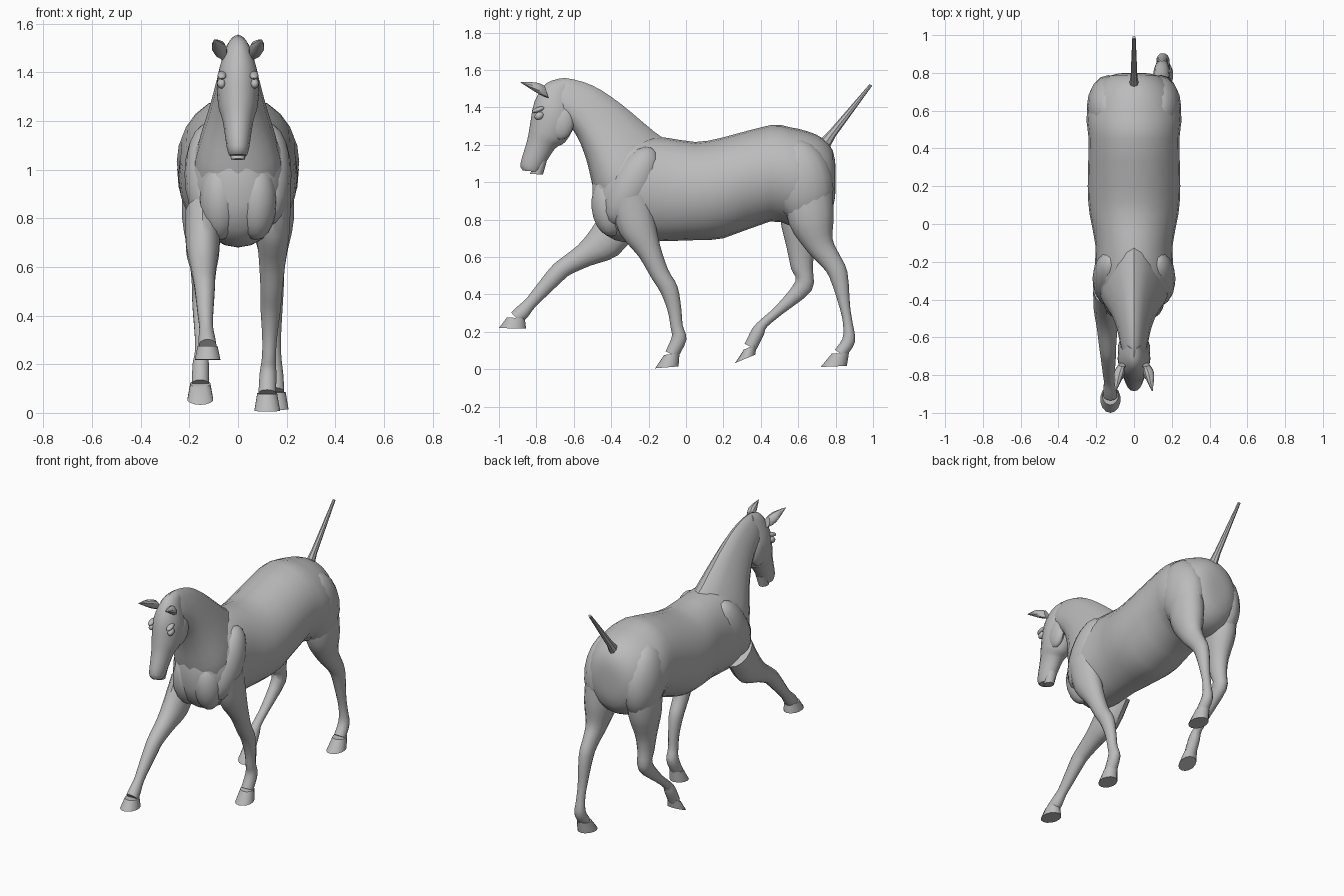
import bpy, bmesh, math
from mathutils import Vector, Matrix

old = bpy.data.objects.get("Cube")
if old:
    bpy.data.objects.remove(old, do_unlink=True)

# One plain grey for the whole animal
grey = bpy.data.materials.new("plain grey")
grey.use_nodes = True
grey.diffuse_color = (0.5, 0.5, 0.5, 1)
grey.node_tree.nodes["Principled BSDF"].inputs["Base Color"].default_value = grey.diffuse_color


def finish(name, bm):
    bmesh.ops.recalc_face_normals(bm, faces=bm.faces)
    mesh = bpy.data.meshes.new(name)
    bm.to_mesh(mesh)
    bm.free()
    mesh.materials.append(grey)
    ob = bpy.data.objects.new(name, mesh)
    bpy.context.collection.objects.link(ob)
    bpy.ops.object.select_all(action='DESELECT')
    ob.select_set(True)
    bpy.context.view_layer.objects.active = ob
    bpy.ops.object.shade_smooth_by_angle(angle=math.radians(35))


def spline(rows, steps):
    """Catmull-Rom interpolation between section rows."""
    pts = [Vector(r) for r in rows]
    pts = [pts[0]] + pts + [pts[-1]]
    out = []
    for a, b, c, d in zip(pts, pts[1:], pts[2:], pts[3:]):
        for s in range(steps):
            t = s / steps
            out.append(b + ((c - a) + ((2 * a - 5 * b + 4 * c - d)
                                       + (3 * b - a - 3 * c + d) * t) * t) * t / 2)
    return out + [pts[-1]]


def loft(name, rows, x0=0, x1=0, bias=0, sides=16, steps=3):
    """Rows hold edge A (y, z), edge B (y, z) and half width; x runs from x0 to x1.
    A positive bias widens the section towards edge A."""
    bm = bmesh.new()
    rows = spline(rows, steps)
    rings = []
    for i, (ya, za, yb, zb, w) in enumerate(rows):
        x = x0 + (x1 - x0) * i / (len(rows) - 1)
        ring = []
        for k in range(sides):
            t = math.tau * k / sides
            c, s = math.cos(t), math.sin(t)
            ring.append(bm.verts.new((x + w * s * (1 + bias * c),
                                      (ya + yb + (ya - yb) * c) / 2,
                                      (za + zb + (za - zb) * c) / 2)))
        rings.append(ring)
    for r0, r1 in zip(rings, rings[1:]):
        for k in range(sides):
            j = (k + 1) % sides
            bm.faces.new((r0[k], r0[j], r1[j], r1[k]))
    bm.faces.new(rings[0])
    bm.faces.new(rings[-1])
    finish(name, bm)


def muscle(name, loc, size, tilt):
    """Ellipsoid mass tilted about x."""
    bm = bmesh.new()
    m = (Matrix.Translation(loc) @ Matrix.Rotation(math.radians(tilt), 4, 'X')
         @ Matrix.Diagonal((*size, 1)))
    bmesh.ops.create_uvsphere(bm, u_segments=16, v_segments=10, radius=1, matrix=m)
    finish(name, bm)


def leg(name, path, depths, widths, x0, x1, toe, heel):
    """Sections square to a (y, z) path, ending in a flared hoof."""
    pts = [Vector(p) for p in path]
    rows = []
    for i, (p, d, w) in enumerate(zip(pts, depths, widths)):
        along = (pts[min(i + 1, len(pts) - 1)] - pts[max(i - 1, 0)]).normalized()
        across = Vector((along.y, -along.x)) * d
        rows.append((*(p + across), *(p - across), w))
    loft(name + "_leg", rows, x0, x1, sides=14)
    toe, heel = Vector(toe), Vector(heel)
    half = (toe - heel) * .33
    loft(name + "_hoof", [(*(pts[-1] + half), *(pts[-1] - half), .042),
                          (*toe, *heel, .054)], x1, x1, sides=14, steps=1)


# Torso from rump to chest: y, top, bottom, half width
torso = [(.80, 1.08, .96, .05), (.785, 1.17, .86, .13), (.73, 1.235, .79, .195),
         (.65, 1.272, .76, .237), (.55, 1.295, .77, .252), (.45, 1.305, .79, .24),
         (.20, 1.24, .70, .245), (.05, 1.215, .69, .235), (-.12, 1.24, .685, .203),
         (-.28, 1.24, .68, .21), (-.38, 1.19, .69, .185), (-.46, 1.11, .75, .13),
         (-.50, 1.02, .85, .06)]
loft("torso", [(y, top, y, low, w) for y, top, low, w in torso], sides=24, steps=2)

# Neck, narrow along the crest
loft("neck", [(-.10, 1.225, -.42, .82, .165), (-.17, 1.27, -.485, .93, .165),
              (-.35, 1.42, -.53, 1.11, .115), (-.50, 1.517, -.58, 1.24, .085),
              (-.64, 1.556, -.64, 1.32, .068), (-.71, 1.545, -.68, 1.35, .055)], bias=-.4)

# Head from poll to muzzle, with a lower lip
loft("head", [(-.66, 1.553, -.62, 1.48, .035), (-.745, 1.53, -.60, 1.41, .058),
              (-.81, 1.43, -.595, 1.31, .086), (-.835, 1.30, -.645, 1.215, .08),
              (-.85, 1.22, -.70, 1.18, .063), (-.885, 1.10, -.765, 1.08, .046),
              (-.872, 1.062, -.785, 1.055, .036)])
loft("lower_lip", [(-.80, 1.12, -.745, 1.11, .036), (-.835, 1.045, -.765, 1.04, .029)],
     sides=12, steps=1)

# Paired features and muscle masses
for s, side in ((1, "left"), (-1, "right")):
    loft(side + "_ear", [(-.755, 1.515, -.735, 1.45, .018), (-.80, 1.533, -.785, 1.47, .029),
                         (-.885, 1.535, -.88, 1.53, .003)], s * .062, s * .097, sides=10)
    muscle(side + "_eye", (s * .068, -.785, 1.355), (.018, .026, .02), 25)
    muscle(side + "_brow", (s * .066, -.79, 1.388), (.018, .035, .013), 20)
    muscle(side + "_cheek", (s * .052, -.665, 1.315), (.034, .066, .09), -12)
    muscle(side + "_chest_muscle", (s * .075, -.41, .87), (.085, .095, .16), 5)
    muscle(side + "_shoulder", (s * .125, -.29, .98), (.095, .115, .23), -28)
    muscle(side + "_haunch", (s * .135, .62, 1.0), (.115, .165, .23), 12)

# Front legs: one planted, one reaching forward
depths = (.11, .10, .064, .05, .048, .037, .033, .04, .037)
widths = (.07, .07, .056, .046, .042, .032, .029, .035, .037)
leg("left_front", [(-.30, .92), (-.26, .76), (-.195, .63), (-.14, .51), (-.09, .425),
                   (-.062, .32), (-.05, .23), (-.037, .165), (-.076, .08)],
    depths, widths, .148, .12, (-.165, .005), (-.04, .015))
leg("right_front", [(-.335, .82), (-.435, .68), (-.545, .608), (-.645, .548), (-.692, .508),
                    (-.79, .40), (-.835, .35), (-.878, .303), (-.91, .275)],
    depths, widths, -.148, -.125, (-1.0, .22), (-.855, .217))

# Hind legs: one pushing back, one lifted and swinging forward
depths = (.13, .122, .076, .058, .05, .028, .026, .035, .035)
widths = (.09, .09, .06, .046, .041, .029, .027, .034, .036)
leg("left_hind", [(.65, .98), (.67, .80), (.715, .665), (.77, .585), (.815, .505),
                  (.85, .33), (.866, .24), (.87, .155), (.825, .085)],
    depths, widths, .14, .155, (.72, .012), (.86, .018))
leg("right_hind", [(.63, .98), (.625, .80), (.615, .645), (.62, .54), (.628, .445),
                   (.50, .318), (.415, .245), (.385, .20), (.345, .12)],
    depths, widths, -.14, -.155, (.262, .033), (.37, .078))

# Stiff raised tail
loft("tail", [(.715, 1.225, .76, 1.17, .026), (.765, 1.275, .80, 1.245, .018),
              (.982, 1.525, .995, 1.515, .009)], sides=8, steps=1)
